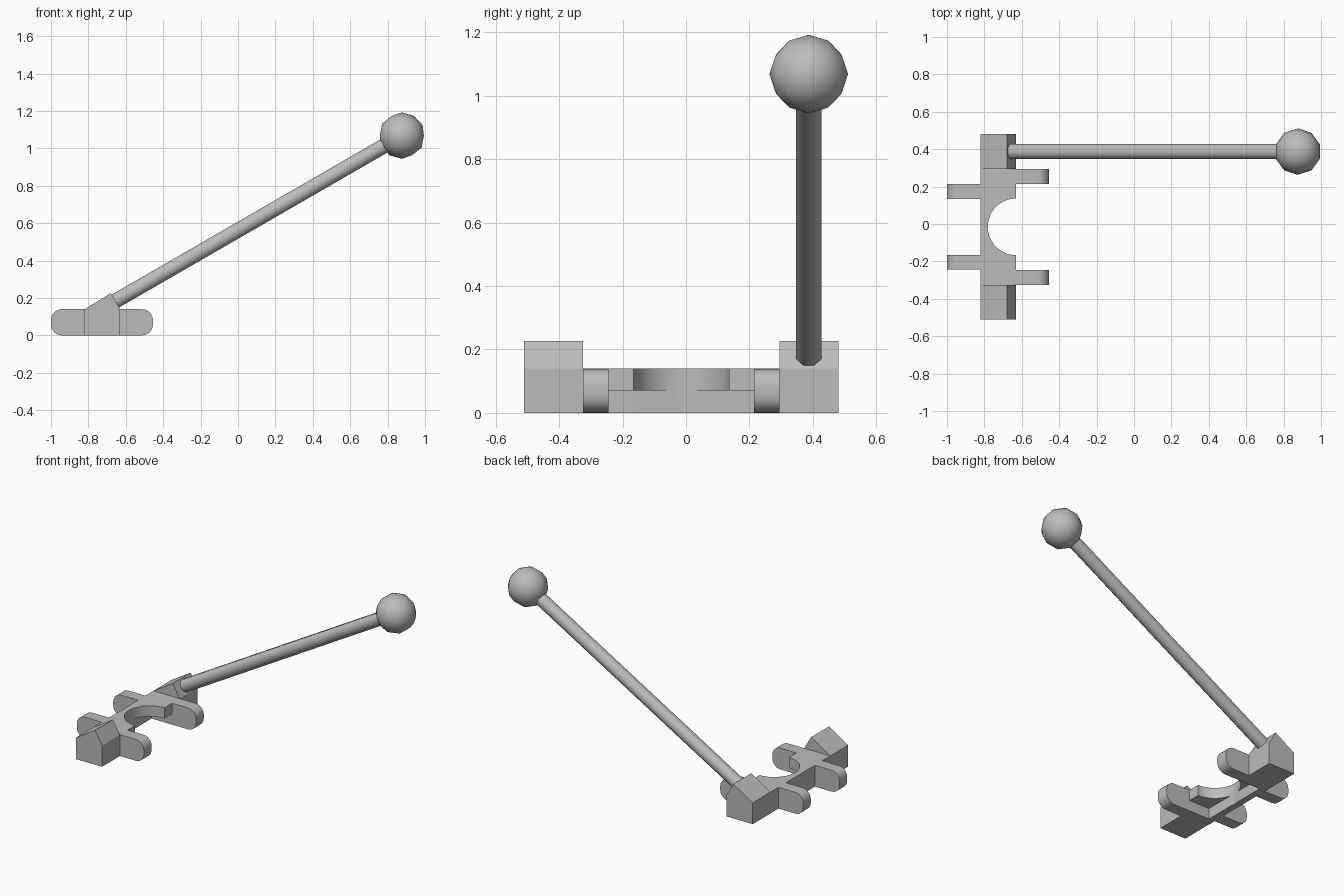
import bpy, bmesh, math
from mathutils import Vector, Matrix

cube = bpy.data.objects.get("Cube")
if cube:
    bpy.data.objects.remove(cube, do_unlink=True)

grey = bpy.data.materials.new("plain grey")
grey.use_nodes = True
grey.diffuse_color = (0.5, 0.5, 0.5, 1)
grey.node_tree.nodes["Principled BSDF"].inputs["Base Color"].default_value = (0.5, 0.5, 0.5, 1)

BACK, FACE, TOP = -0.82, -0.63, 0.14   # body extents in x, and its height
MID = -0.015                           # mirror line of the base in y


def finish(name, bm, smooth=None):
    bmesh.ops.recalc_face_normals(bm, faces=bm.faces)
    mesh = bpy.data.meshes.new(name)
    bm.to_mesh(mesh)
    bm.free()
    mesh.materials.append(grey)
    ob = bpy.data.objects.new(name, mesh)
    bpy.context.collection.objects.link(ob)
    if smooth:
        shade(ob, smooth)
    return ob


def shade(ob, angle):
    bpy.ops.object.select_all(action='DESELECT')
    ob.select_set(True)
    bpy.context.view_layer.objects.active = ob
    bpy.ops.object.shade_smooth_by_angle(angle=math.radians(angle))


def prism(name, profile, y0, y1, smooth=None):
    """Extrude an x-z profile along y."""
    bm = bmesh.new()
    face = bm.faces.new([bm.verts.new((x, y0, z)) for x, z in profile])
    ext = bmesh.ops.extrude_face_region(bm, geom=[face])["geom"]
    verts = [v for v in ext if isinstance(v, bmesh.types.BMVert)]
    bmesh.ops.translate(bm, verts=verts, vec=(0, y1 - y0, 0))
    return finish(name, bm, smooth)


def rect(x0, x1, z0, z1):
    return [(x0, z0), (x1, z0), (x1, z1), (x0, z1)]


def tab_profile(root, tip, r=0.058, steps=6):
    """Flat at the root, rounded corners at the tip."""
    s = 1 if tip > root else -1
    pts = [(root, 0)]
    for cz, start in ((r, -90), (TOP - r, 0)):
        for i in range(steps + 1):
            a = math.radians(start + 90 * i / steps)
            pts.append((tip - s * r + s * r * math.cos(a), cz + r * math.sin(a)))
    return pts + [(root, TOP)]


def tube(name, start, end, radius, sides):
    bm = bmesh.new()
    start, end = Vector(start), Vector(end)
    axis = end - start
    turn = axis.to_track_quat('Z', 'Y').to_matrix().to_4x4()
    spin = Matrix.Rotation(math.pi / sides, 4, 'Z')
    bmesh.ops.create_cone(bm, cap_ends=True, segments=sides, radius1=radius,
                          radius2=radius, depth=axis.length,
                          matrix=Matrix.Translation((start + end) / 2) @ turn @ spin)
    return finish(name, bm)


# Central bridge with a round seat and a recess beneath it
bridge = prism("bridge", rect(BACK, FACE, 0, TOP), MID - 0.31, MID + 0.31)
cutters = [tube("seat_cutter", (FACE, MID, -0.1), (FACE, MID, 0.3), 0.152, 32),
           prism("recess_cutter", rect(-0.778, -0.5, -0.1, 0.07), MID - 0.23, MID + 0.23)]
for cutter in cutters:
    mod = bridge.modifiers.new(cutter.name, 'BOOLEAN')
    mod.operation, mod.solver, mod.object = 'DIFFERENCE', 'EXACT', cutter
    bpy.ops.object.select_all(action='DESELECT')
    bpy.context.view_layer.objects.active = bridge
    bridge.select_set(True)
    bpy.ops.object.modifier_apply(modifier=mod.name)
    bpy.data.objects.remove(cutter, do_unlink=True)
shade(bridge, 30)

# End blocks with a slanted peak, and tabs on both faces, mirrored
gable = [(BACK, 0), (FACE, 0), (FACE, TOP), (-0.68, 0.226), (BACK, TOP)]
for side, s in (("front", -1), ("back", 1)):
    prism(side + "_end_block", gable, MID + s * 0.31, MID + s * 0.495)
    prism(side + "_inner_tab", tab_profile(BACK, -1.0), MID + s * 0.15, MID + s * 0.228, 30)
    prism(side + "_outer_tab", tab_profile(FACE, -0.455), MID + s * 0.23, MID + s * 0.31, 30)

# Lever rod standing on the steep face of the back block, with a ball at its tip
tip = Vector((0.876, 0.387, 1.068))
rod = tube("lever_rod", (-0.655, 0.387, 0.184), tip, 0.043, 8)
shade(rod, 60)
bm = bmesh.new()
bmesh.ops.create_icosphere(bm, subdivisions=2, radius=0.124, matrix=Matrix.Translation(tip))
finish("lever_ball", bm, 60)
